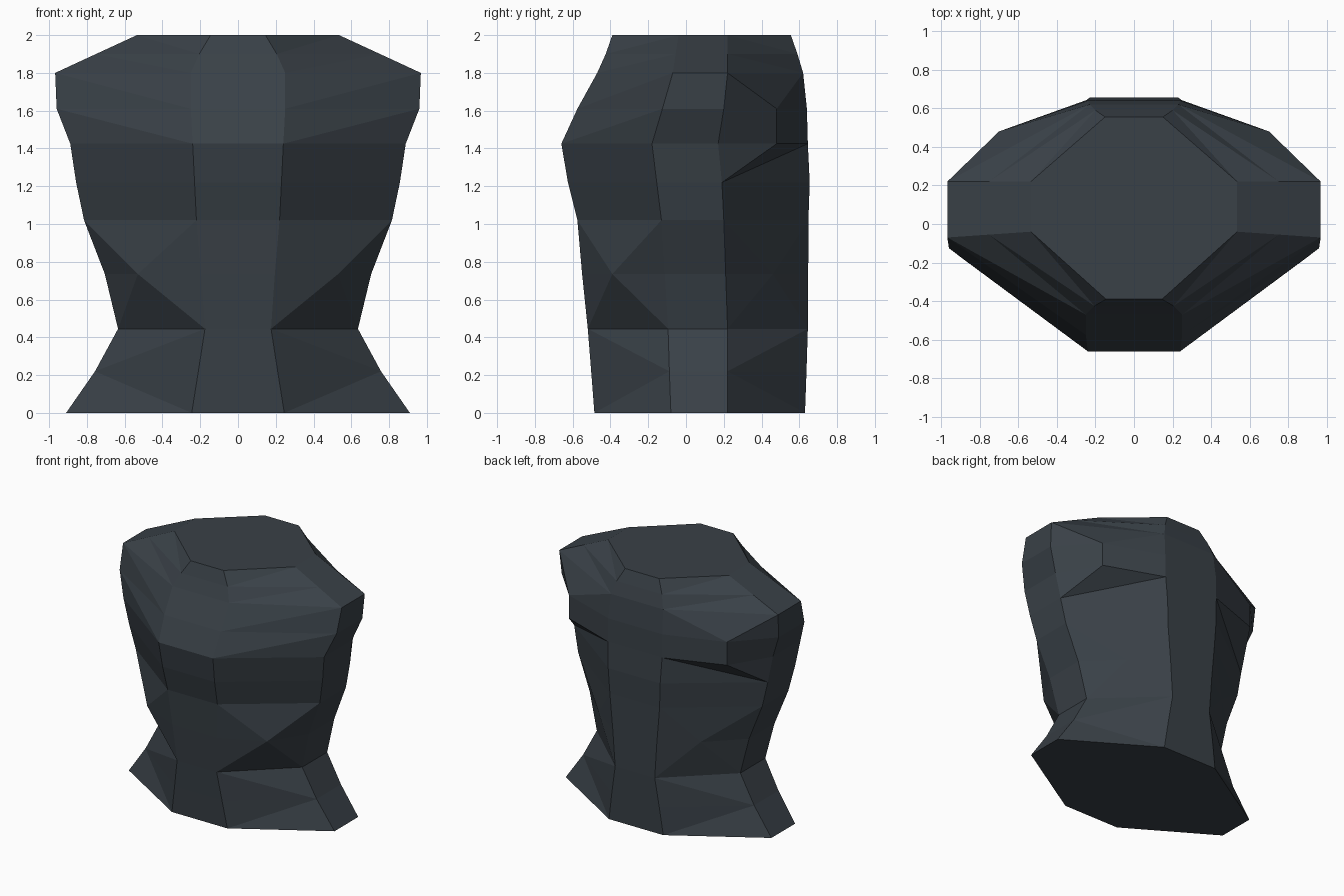
import bpy, bmesh

if "Cube" in bpy.data.objects:
    bpy.data.objects.remove(bpy.data.objects["Cube"])

# Body rings: z, front half-width, front y, side x, side front y, side back y, back half-width, back y
RINGS = [
    (0.00, .245, -.485, .910, -.080, .22, .240, .630),
    (0.22, .210, -.502, .757, -.088, .22, .210, .638),
    (0.445, .175, -.520, .635, -.095, .22, .175, .645),
    (0.735, .195, -.550, .705, -.112, .21, .195, .647),
    (1.02, .220, -.575, .815, -.130, .20, .220, .648),
    (1.22, .230, -.625, .857, -.155, .19, .230, .655),
    (1.425, .240, -.660, .888, -.180, .17, .240, .645),
    (1.61, .250, -.575, .960, -.125, .20, .240, .640),
    (1.80, .250, -.470, .968, -.070, .22, .230, .620),
    (1.90, .205, -.425, .752, -.055, .22, .200, .590),
    (2.00, .145, -.390, .535, -.040, .22, .150, .555),
]
# Chest-side and back folds, and the shoulder blades
EXTRA = {"waist": (.53, -.39, .735), "loin": (.45, .46, .735),
         "blade_low": (.70, .48, 1.425), "blade_top": (.70, .48, 1.61)}

bm = bmesh.new()


def half(sign):
    """Make the points of one half, keyed by column letter and ring number."""
    pts = {k: bm.verts.new((x * sign, y, z)) for k, (x, y, z) in EXTRA.items()}
    for i, (z, fx, fy, sx, s1, s2, bx, by) in enumerate(RINGS):
        for key, x, y in (("F", fx, fy), ("S", sx, s1), ("T", sx, s2), ("B", bx, by)):
            pts[key + str(i)] = bm.verts.new((x * sign, y, z))
    return pts


# Corner panels of one half, listed by point names
PANELS = []
for a, b in (("F", "S"), ("B", "T")):
    # flared hem fans out from the middle of the side edge
    PANELS += [f"{a}0 {b}0 {b}1", f"{a}0 {b}1 {a}1", f"{a}1 {b}1 {a}2", f"{b}1 {b}2 {a}2"]
    # neck opening bevel
    PANELS += [f"{a}8 {b}8 {b}9", f"{a}8 {b}9 {a}9", f"{a}9 {b}9 {b}10", f"{a}9 {b}10 {a}10"]
# folded waist around a middle point, front and back
for a, b, mid in (("F", "S", "waist"), ("B", "T", "loin")):
    loop = [a + "2", b + "2", b + "3", b + "4", a + "4", a + "3"]
    PANELS += [f"{p} {q} {mid}" for p, q in zip(loop, loop[1:] + loop[:1])]
# chest
PANELS += ["F4 S4 S5 F5", "F5 S5 S6 F6", "F6 S6 S7", "F6 S7 F7", "F7 S7 S8", "F7 S8 F8"]
# upper back with the projecting shoulder blade
PANELS += ["T4 B4 B5 T5", "T5 B5 B6", "T5 B6 blade_low", "T5 blade_low T6",
           "T6 blade_low blade_top T7", "blade_low B6 B7 blade_top",
           "T7 blade_top T8", "blade_top B7 B8", "blade_top B8 T8"]
# flank strip
PANELS += [f"S{i} T{i} T{i + 1} S{i + 1}" for i in range(10)]

right, left = half(1), half(-1)
for pts in (right, left):
    for names in PANELS:
        bm.faces.new([pts[n] for n in names.split()])
# centre strips at the front and back
for i in range(10):
    for c in "FB":
        lo, hi = c + str(i), c + str(i + 1)
        bm.faces.new((left[lo], right[lo], right[hi], left[hi]))
# closed hem and neck
for i in ("0", "10"):
    bm.faces.new([right[c + i] for c in "FSTB"] + [left[c + i] for c in "BTSF"])
bmesh.ops.recalc_face_normals(bm, faces=bm.faces)

mesh = bpy.data.meshes.new("torso")
bm.to_mesh(mesh)
bm.free()
torso = bpy.data.objects.new("torso", mesh)
bpy.context.collection.objects.link(torso)

mat = bpy.data.materials.new("dark slate")
mat.diffuse_color = (.041, .052, .063, 1)
mat.use_nodes = True
mat.node_tree.nodes["Principled BSDF"].inputs["Base Color"].default_value = mat.diffuse_color
mesh.materials.append(mat)
